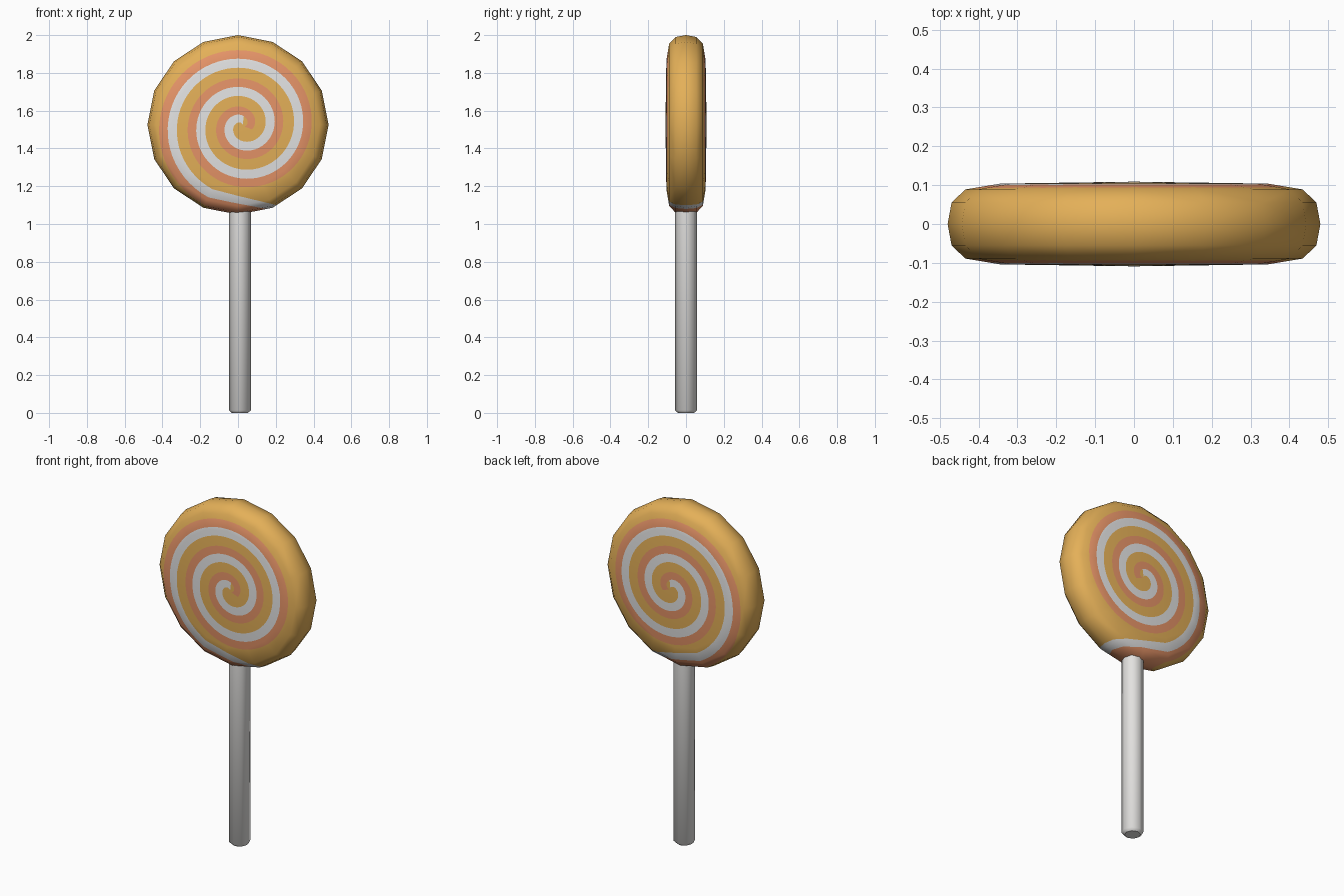
import bpy, bmesh, math
from mathutils import Vector
from mathutils.geometry import delaunay_2d_cdt

if "Cube" in bpy.data.objects:
    bpy.data.objects.remove(bpy.data.objects["Cube"])

SIDES = 16
CZ = 1.525            # height of the candy centre
XS = 1.01             # candy is a touch wider than tall
# half profile of the candy: ring radius, half thickness, normal tilt in degrees
PROFILE = [(0.475, 0.0, 0), (0.465, 0.055, 28), (0.43, 0.089, 63),
           (0.34, 0.104, 85), (0.0, 0.109, 90)]


def material(name, rgb):
    m = bpy.data.materials.new(name)
    m.diffuse_color = (*rgb, 1)
    m.use_nodes = True
    m.node_tree.nodes["Principled BSDF"].inputs["Base Color"].default_value = m.diffuse_color
    return m


gold = material("gold candy", (0.776, 0.434, 0.098))
salmon = material("salmon candy", (0.79, 0.296, 0.138))
white = material("white candy", (0.77, 0.77, 0.77))
paper = material("stick white", (0.77, 0.76, 0.745))


def make_object(name, bm, mats):
    me = bpy.data.meshes.new(name)
    bm.to_mesh(me)
    bm.free()
    for m in mats:
        me.materials.append(m)
    ob = bpy.data.objects.new(name, me)
    bpy.context.collection.objects.link(ob)
    return ob


def ring_radius(x, z):
    """Radius of the 16-gon ring that passes through this point."""
    s = 2 * math.pi / SIDES
    off = math.atan2(z, x) % s - s / 2
    return math.hypot(x, z) * math.cos(off) / math.cos(s / 2)


def profile_at(rho, col):
    for p, q in zip(PROFILE, PROFILE[1:]):
        if rho >= q[0]:
            f = min(1, max(0, (p[0] - rho) / (p[0] - q[0])))
            return p[col] + f * (q[col] - p[col])
    return PROFILE[-1][col]


# ---- flat layout: rings, spokes and the spiral ribbons ----
pts, edges, faces, face_mat = [], [], [], []


def add(p):
    pts.append(Vector(p))
    return len(pts) - 1


centre = add((0, 0))
rings = []
for r, _, _ in PROFILE[:-1]:
    ring = [add((r * math.cos(2 * math.pi * i / SIDES),
                 r * math.sin(2 * math.pi * i / SIDES))) for i in range(SIDES)]
    edges += [(ring[i], ring[(i + 1) % SIDES]) for i in range(SIDES)]
    rings.append(ring)
for i in range(SIDES):
    chain = [r[i] for r in rings] + [centre]
    edges += list(zip(chain, chain[1:]))


def spiral(t, offset):
    """Point on the spiral after t turns, running clockwise from the left."""
    r = max(0.392 - 0.15 * t + offset, 0.0005)
    a = math.pi - 2 * math.pi * t
    return (0.024 + r * math.cos(a), 1.52 - CZ + r * math.sin(a))


# stations: salmon outer edge, salmon/white edge, white inner edge
stations = [[(x, z - CZ) for x, z in row] for row in (
    ((0.22, 1.02), (0.21, 1.068), (0.26, 1.086)),
    ((-0.04, 1.02), (-0.04, 1.116), (0.0, 1.149)))]
STEPS = 170
for i in range(STEPS + 1):
    t = -0.18 + (2.56 + 0.18) * i / STEPS
    stations.append([spiral(t, o) for o in (0.045, 0.0, -0.048)])
ids = [[add(p) for p in row] for row in stations]
for n, (a, b) in enumerate(zip(ids, ids[1:])):
    t = -0.18 + 2.74 * (n - 1) / STEPS
    for k in (0, 1):
        if k == 1 and t > 2.27:
            continue
        quad = [a[k], b[k], b[k + 1], a[k + 1]]
        area = sum(pts[quad[j]].cross(pts[quad[(j + 1) % 4]]) for j in range(4))
        faces.append(quad if area > 0 else quad[::-1])
        face_mat.append(k + 1)

out_v, _, out_f, _, _, orig_f = delaunay_2d_cdt(pts, edges, faces, 0, 1e-5)

# ---- candy: lift the layout onto both sides of the disc ----
bm = bmesh.new()
for side in (-1, 1):
    vs = []
    for v in out_v:
        y = profile_at(ring_radius(v.x, v.y), 1)
        vs.append(bm.verts.new((v.x * XS, side * y, CZ + v.y)))
    for f, orig in zip(out_f, orig_f):
        c = sum((out_v[i] for i in f), Vector((0, 0))) / len(f)
        if ring_radius(c.x, c.y) > PROFILE[0][0]:
            continue
        face = bm.faces.new([vs[i] for i in (f if side < 0 else f[::-1])])
        face.material_index = max([face_mat[o] for o in orig], default=0)
        face.smooth = True
bmesh.ops.delete(bm, geom=[v for v in bm.verts if not v.link_faces], context='VERTS')
bmesh.ops.remove_doubles(bm, verts=bm.verts, dist=1e-5)
candy = make_object("candy_disc", bm, [gold, salmon, white])

# rounded shading that follows the profile, not the ribbon cuts
normals = []
for v in candy.data.vertices:
    x, z = v.co.x / XS, v.co.z - CZ
    tilt = math.radians(profile_at(ring_radius(x, z), 2))
    a = math.atan2(z, x)
    normals.append((math.cos(tilt) * math.cos(a),
                    math.copysign(math.sin(tilt), v.co.y),
                    math.cos(tilt) * math.sin(a)))
candy.data.normals_split_custom_set_from_vertices(normals)

# ---- stick: eight-sided rod with a chamfered foot ----
bm = bmesh.new()
bmesh.ops.create_cone(bm, cap_ends=True, segments=8, radius1=0.058,
                      radius2=0.058, depth=1.12)
bmesh.ops.translate(bm, verts=bm.verts, vec=(0.01, 0, 0.56))
foot = [e for e in bm.edges if all(v.co.z < 0.01 for v in e.verts)]
bmesh.ops.bevel(bm, geom=foot, offset=0.014, segments=1, affect='EDGES')
for f in bm.faces:
    f.smooth = abs(f.normal.z) < 0.9
make_object("stick", bm, [paper])
